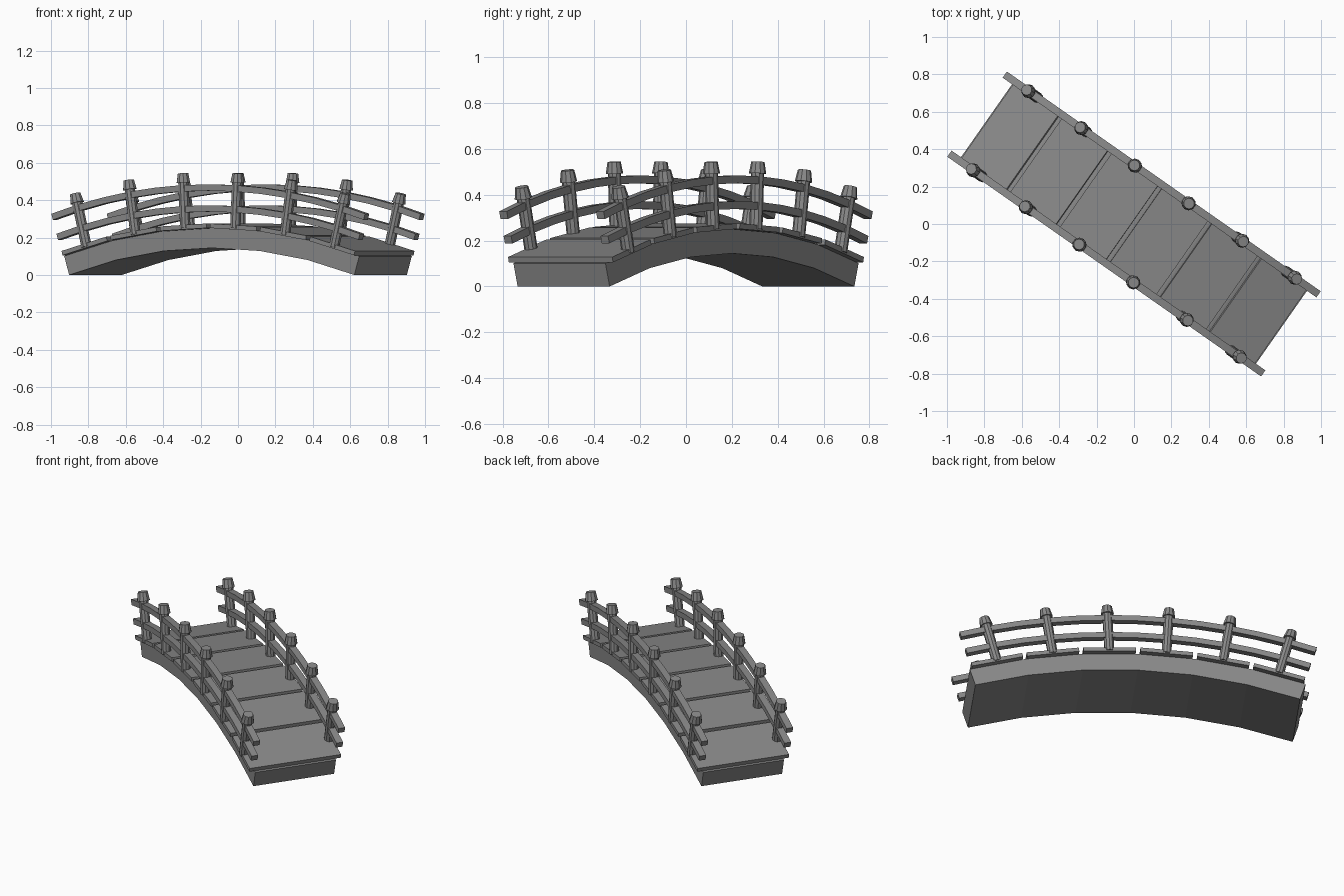
import bpy, bmesh, math
from mathutils import Matrix, Vector

if "Cube" in bpy.data.objects:
    bpy.data.objects.remove(bpy.data.objects["Cube"], do_unlink=True)

R = 3.07                      # radius of the arch underside
HALF = 0.308                  # half of the arch angle
SEGMENTS = 6
STEP = 2 * HALF / SEGMENTS
CENTRE_Z = -R * math.cos(HALF)
SIDE = 0.258                  # railing distance from the centre line
TURN = Matrix.Rotation(math.radians(-35), 4, 'Z')

stone = bpy.data.materials.new("dark_grey")
stone.use_nodes = True
grey = (0.25, 0.25, 0.25, 1)
stone.diffuse_color = grey
stone.node_tree.nodes["Principled BSDF"].inputs["Base Color"].default_value = grey


def finish(name, bm, smooth=False):
    bmesh.ops.recalc_face_normals(bm, faces=bm.faces)
    bm.transform(TURN)
    mesh = bpy.data.meshes.new(name)
    bm.to_mesh(mesh)
    bm.free()
    mesh.materials.append(stone)
    obj = bpy.data.objects.new(name, mesh)
    bpy.context.collection.objects.link(obj)
    if smooth:
        bpy.ops.object.select_all(action='DESELECT')
        obj.select_set(True)
        bpy.context.view_layer.objects.active = obj
        bpy.ops.object.shade_smooth_by_angle(angle=math.radians(30))


def on_arch(angle, radius, y=0.0):
    """Frame whose local z points away from the arch centre."""
    return (Matrix.Translation((0, y, CENTRE_Z))
            @ Matrix.Rotation(angle, 4, 'Y')
            @ Matrix.Translation((0, 0, radius)))


def curved_beam(name, inner, outer, half_width, half_angle, segments, y=0.0, smooth=False):
    """Rectangular section swept along the arch."""
    bm = bmesh.new()
    rings = []
    for i in range(segments + 1):
        a = half_angle * (2 * i / segments - 1)
        corners = ((inner, -1), (inner, 1), (outer, 1), (outer, -1))
        rings.append([bm.verts.new(on_arch(a, r, y + s * half_width) @ Vector())
                      for r, s in corners])
    for a, b in zip(rings, rings[1:]):
        for k in range(4):
            n = (k + 1) % 4
            bm.faces.new((a[k], a[n], b[n], b[k]))
    bm.faces.new(rings[0])
    bm.faces.new(rings[-1])
    finish(name, bm, smooth)


def cone(bm, frame, bottom, top, low, high):
    bmesh.ops.create_cone(bm, cap_ends=True, segments=10, radius1=bottom, radius2=top,
                          depth=high - low,
                          matrix=frame @ Matrix.Translation((0, 0, (low + high) / 2)))


# Arched body
curved_beam("arch_body", R, R + 0.106, 0.245, HALF, SEGMENTS)

# Deck planks and posts, one per arch segment
for i in range(SEGMENTS):
    angle = STEP * (i - (SEGMENTS - 1) / 2)
    bm = bmesh.new()
    size = Matrix.Diagonal((0.302, 0.555, 0.024, 1))
    bmesh.ops.create_cube(bm, size=1, matrix=on_arch(angle, R + 0.115) @ size)
    finish(f"deck_plank_{i + 1}", bm)

    for side, y in (("left", SIDE), ("right", -SIDE)):
        frame = on_arch(angle, R, y)
        bm = bmesh.new()
        cone(bm, frame, 0.029, 0.029, 0.11, 0.36)
        finish(f"{side}_post_{i + 1}", bm, True)
        bm = bmesh.new()
        cone(bm, frame, 0.038, 0.029, 0.353, 0.404)
        finish(f"{side}_post_cap_{i + 1}", bm, True)

# Curved handrails
for side, y in (("left", SIDE), ("right", -SIDE)):
    for level, height in (("upper", 0.323), ("lower", 0.211)):
        curved_beam(f"{side}_{level}_rail", R + height - 0.017, R + height + 0.017,
                    0.02, 0.305, 12, y, True)
